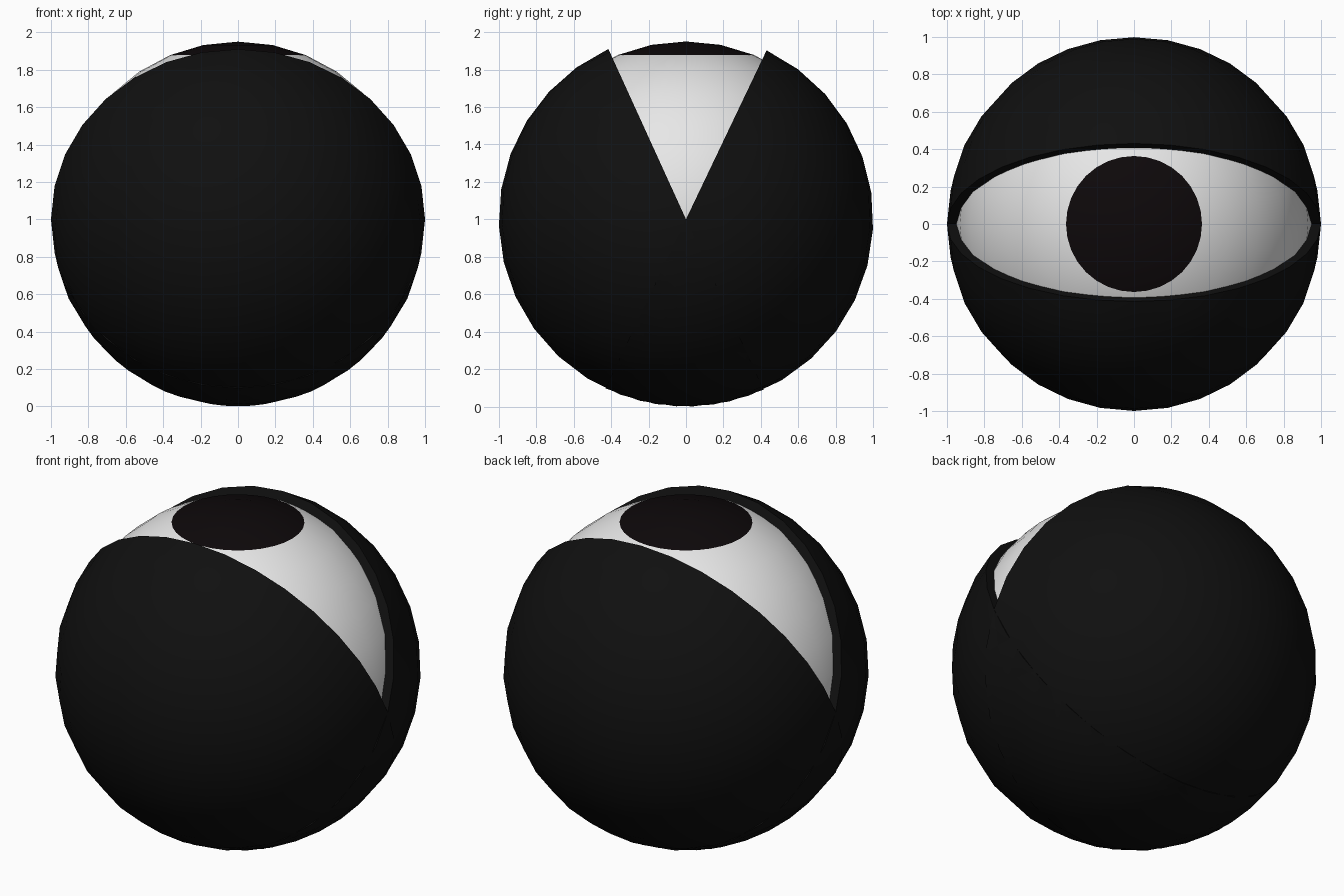
import bpy, bmesh, math
from mathutils import Matrix

if "Cube" in bpy.data.objects:
    bpy.data.objects.remove(bpy.data.objects["Cube"])

CENTRE = Matrix.Translation((0, 0, 1))


def material(name, rgb):
    m = bpy.data.materials.new(name)
    m.diffuse_color = (*rgb, 1)
    m.use_nodes = True
    m.node_tree.nodes["Principled BSDF"].inputs["Base Color"].default_value = m.diffuse_color
    return m


WHITE = material("eye white", (0.8, 0.8, 0.8))
PUPIL = material("pupil black", (0.004, 0.0025, 0.003))
LID = material("lid black", (0.005, 0.005, 0.005))


def finish(bm, name, mats):
    me = bpy.data.meshes.new(name)
    bm.to_mesh(me)
    bm.free()
    for m in mats:
        me.materials.append(m)
    ob = bpy.data.objects.new(name, me)
    bpy.context.collection.objects.link(ob)
    return ob


# Eyeball: the top two rings of faces are the pupil
def eyeball():
    bm = bmesh.new()
    bmesh.ops.create_uvsphere(bm, u_segments=32, v_segments=16, radius=0.95)
    for f in bm.faces:
        f.smooth = True
        f.material_index = 1 if f.calc_center_median().z > 0.88 else 0
    bm.transform(CENTRE)
    finish(bm, "eyeball", [WHITE, PUPIL])


# Eyelid: thick half shell, tipped open around the x axis
def eyelid(name, angle, turn):
    bm = bmesh.new()
    bmesh.ops.create_uvsphere(bm, u_segments=32, v_segments=16, radius=1.0)
    bmesh.ops.delete(bm, geom=[v for v in bm.verts if v.co.y > 1e-4], context='VERTS')
    outer = bm.faces[:]
    copy = bmesh.ops.duplicate(bm, geom=bm.verts[:] + bm.edges[:] + outer)["geom"]
    inner_verts = [g for g in copy if isinstance(g, bmesh.types.BMVert)]
    inner_faces = [g for g in copy if isinstance(g, bmesh.types.BMFace)]
    bmesh.ops.scale(bm, vec=(0.94, 0.94, 0.94), verts=inner_verts)
    bmesh.ops.reverse_faces(bm, faces=inner_faces)
    for f in bm.faces:
        f.smooth = True
    # flat rim joining the outer and inner shells
    rim = [e for e in bm.edges if e.is_boundary]
    for e in rim:
        e.smooth = False
    for f in bmesh.ops.bridge_loops(bm, edges=rim)["faces"]:
        f.smooth = False
    bmesh.ops.recalc_face_normals(bm, faces=bm.faces[:])
    bm.transform(CENTRE @ Matrix.Rotation(turn, 4, 'Z')
                 @ Matrix.Rotation(math.radians(angle), 4, 'X'))
    finish(bm, name, [LID])


eyeball()
eyelid("front_eyelid", 24.5, 0)
eyelid("back_eyelid", 25.5, math.pi)
